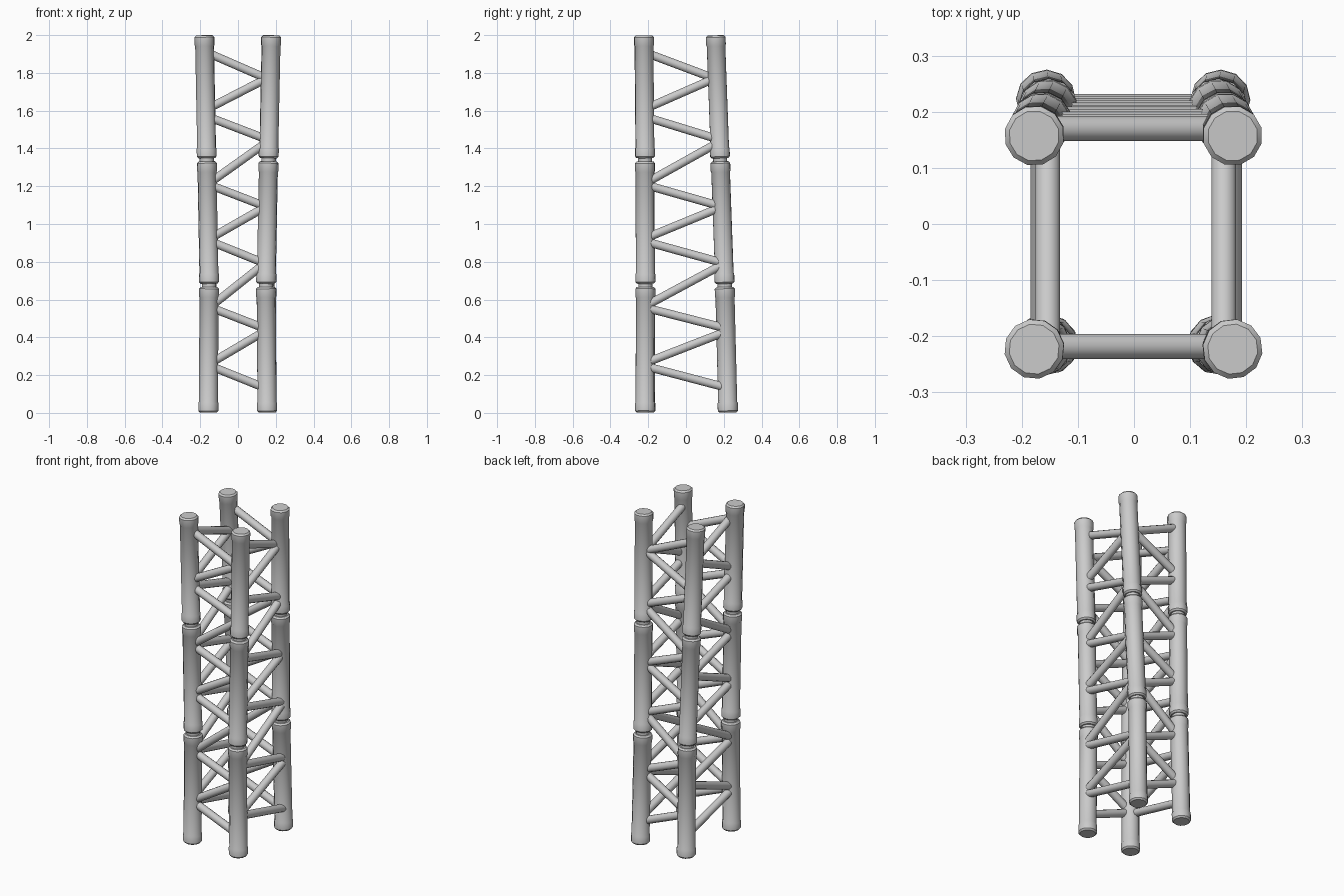
import bpy, bmesh, math
from mathutils import Vector

if "Cube" in bpy.data.objects:
    bpy.data.objects.remove(bpy.data.objects["Cube"])

SIDES = 12


def lathe(name, a, b, profile):
    """Revolve (radius, distance) pairs around the axis a -> b, with closed ends."""
    a, b = Vector(a), Vector(b)
    rot = (b - a).to_track_quat('Z', 'Y')
    bm = bmesh.new()
    rings = []
    for r, d in profile:
        ring = []
        for i in range(SIDES):
            t = 2 * math.pi * (i + 0.5) / SIDES
            ring.append(bm.verts.new(a + rot @ Vector((r * math.cos(t), r * math.sin(t), d))))
        rings.append(ring)
    for lo, hi in zip(rings, rings[1:]):
        for i in range(SIDES):
            j = (i + 1) % SIDES
            bm.faces.new((lo[i], lo[j], hi[j], hi[i]))
    bm.faces.new(rings[0][::-1])
    bm.faces.new(rings[-1])
    mesh = bpy.data.meshes.new(name)
    bm.to_mesh(mesh)
    bm.free()
    ob = bpy.data.objects.new(name, mesh)
    bpy.context.collection.objects.link(ob)
    bpy.context.view_layer.objects.active = ob
    ob.select_set(True)
    return ob


def rod(name, a, b, r):
    lathe(name, a, b, [(r, 0), (r, (Vector(b) - Vector(a)).length)])


def tube(name, a, b):
    # main tube with a bevelled collar at each end
    n = (Vector(b) - Vector(a)).length
    half = [(.045, 0), (.0535, .009), (.0535, .05), (.0505, .056)]
    lathe(name, a, b, half + [(r, n - d) for r, d in reversed(half)])


# chord centre lines, at the joint heights
Z = [0.002, 0.675, 1.34, 1.998]
X = {"left": [-.157, -.153, -.165, -.178], "right": [.154, .149, .162, .176]}
Y = {"front": [-.216, -.215, -.217, -.223], "back": [.222, .205, .181, .157]}


def at(table, z):
    for i in range(3):
        if z <= Z[i + 1] or i == 2:
            t = (z - Z[i]) / (Z[i + 1] - Z[i])
            return table[i] + t * (table[i + 1] - table[i])


# four chords, three tubes each, pinned together at the joints
for sx, xs in X.items():
    for sy, ys in Y.items():
        pts = [Vector(p) for p in zip(xs, ys, Z)]
        for i in range(3):
            a, b = pts[i], pts[i + 1]
            d = (b - a).normalized() * 0.009
            tube(f"{sy}_{sx}_chord_{i + 1}", a + d if i else a, b - d if i < 2 else b)
        for i in (1, 2):
            d = (pts[i + 1] - pts[i - 1]).normalized() * 0.03
            rod(f"{sy}_{sx}_joint_{i}", pts[i] - d, pts[i] + d, .038)

# zigzag braces: heights at the first chord and at the second chord
BRACES = [(1.90, 1.775), (1.62, 1.765), (1.56, 1.455), (1.23, 1.42), (1.20, 1.10), (.935, 1.08),
          (.90, .80), (.58, .775), (.55, .455), (.275, .42), (.24, .14)]

for k, (z0, z1) in enumerate(BRACES):
    zm = (z0 + z1) / 2
    # front and back faces
    for sy in Y:
        y = -.218 if sy == "front" else .17 + (1.85 - zm) * .024
        rod(f"{sy}_brace_{k + 1}", (at(X["left"], z0) + .03, y, z0),
            (at(X["right"], z1) - .03, y, z1), .023)
    # left and right faces
    for sx in X:
        x = (.160 if k == 0 else .170) if sx == "right" else (-.154 if k == 0 else -.162)
        rod(f"{sx}_brace_{k + 1}", (x, at(Y["front"], z0) + .027, z0),
            (x, at(Y["back"], z1) - .027, z1), .023)

bpy.ops.object.shade_smooth_by_angle(angle=math.radians(35))
